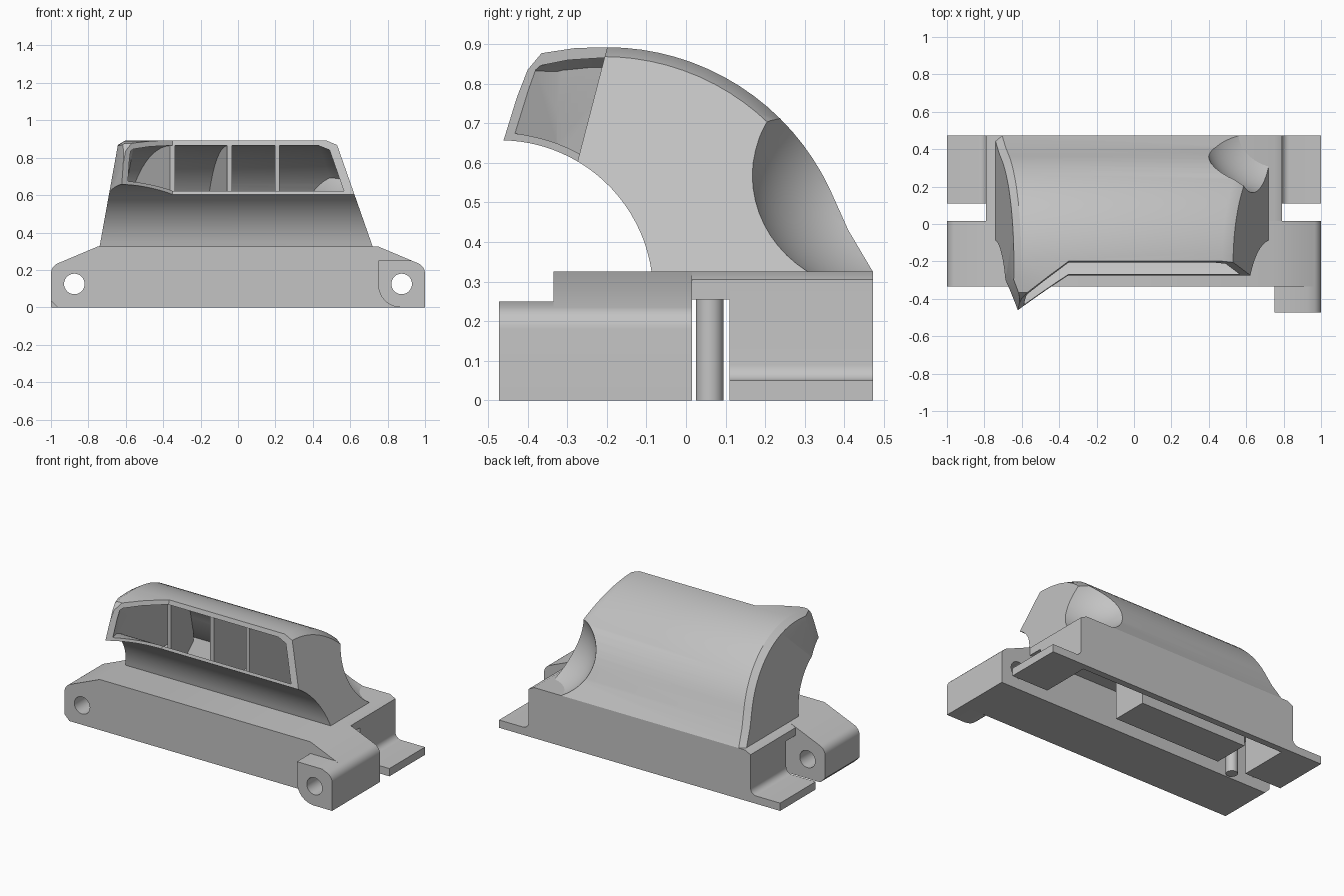
import bpy, bmesh
from math import sin, cos, radians, pi
from mathutils import Vector

if "Cube" in bpy.data.objects:
    bpy.data.objects.remove(bpy.data.objects["Cube"], do_unlink=True)

grey = bpy.data.materials.new("mid_grey")
grey.use_nodes = True
grey.diffuse_color = (0.55, 0.55, 0.55, 1)
grey.node_tree.nodes["Principled BSDF"].inputs["Base Color"].default_value = grey.diffuse_color


def make(name, bm):
    bmesh.ops.recalc_face_normals(bm, faces=bm.faces)
    mesh = bpy.data.meshes.new(name)
    bm.to_mesh(mesh)
    bm.free()
    mesh.materials.append(grey)
    ob = bpy.data.objects.new(name, mesh)
    bpy.context.collection.objects.link(ob)
    return ob


def skin(rings):
    """Join closed rings of points into a capped solid."""
    bm = bmesh.new()
    loops = [[bm.verts.new(p) for p in ring] for ring in rings]
    n = len(loops[0])
    for a, b in zip(loops, loops[1:]):
        for i in range(n):
            bm.faces.new((a[i], a[(i + 1) % n], b[(i + 1) % n], b[i]))
    bm.faces.new(loops[0])
    bm.faces.new(loops[-1])
    return bm


def prism_y(name, outline, y0, y1):
    return make(name, skin([[(x, y, z) for x, z in outline] for y in (y0, y1)]))


def box(name, x0, x1, y0, y1, z0, z1):
    return prism_y(name, [(x0, z0), (x1, z0), (x1, z1), (x0, z1)], y0, y1)


def mirrored(half):
    return half + [(-x, z) for x, z in reversed(half)]


def arc(cx, cz, r, a0, a1, n=8):
    angles = [radians(a0 + (a1 - a0) * i / n) for i in range(n + 1)]
    return [(cx + r * cos(a), cz + r * sin(a)) for a in angles]


def rod(name, x, y, z, r, depth, along_y):
    bpy.ops.mesh.primitive_cylinder_add(vertices=32, radius=r, depth=depth, location=(x, y, z),
                                        rotation=(pi / 2 if along_y else 0, 0, 0))
    ob = bpy.context.object
    ob.name = name
    ob.data.materials.append(grey)
    return ob


def ellipsoid(name, centre, radii):
    bpy.ops.mesh.primitive_uv_sphere_add(segments=64, ring_count=32, radius=1, location=centre)
    ob = bpy.context.object
    ob.name, ob.scale = name, radii
    ob.data.materials.append(grey)
    return ob


def cut(ob, *cutters, op='DIFFERENCE'):
    for c in cutters:
        c.hide_render = True
        m = ob.modifiers.new("cut", 'BOOLEAN')
        m.operation, m.solver, m.object = op, 'EXACT', c
        bpy.context.view_layer.update()
        graph = bpy.context.evaluated_depsgraph_get()
        mesh = bpy.data.meshes.new_from_object(ob.evaluated_get(graph))
        ob.modifiers.clear()
        ob.data = mesh
        bpy.data.objects.remove(c, do_unlink=True)


# Front bar with sloping rounded shoulders and mounting holes
shoulder = arc(0.94, 0.18, 0.06, 0, 65)
bar = [(-0.965, 0), (1, 0)] + mirrored(shoulder + [(0.75, 0.325)]) + [(-1, 0.035)]
front_bar = prism_y("front_bar", bar, -0.335, 0.015)
cut(front_bar, *[rod("hole", s * 0.875, -0.2, 0.125, 0.055, 1, True) for s in (-1, 1)])

# Hinge boss standing forward at one end
boss = [(1, 0)] + shoulder + [(0.928, 0.25), (0.75, 0.25)] + arc(0.87, 0.12, 0.12, 180, 270)
hinge_boss = prism_y("hinge_boss", boss, -0.472, -0.335)
cut(hinge_boss, rod("hole", 0.875, -0.4, 0.125, 0.055, 1, True))

# Rear housing with filleted end flanges and chamfered top, hollow underneath
rim = [(0.79, 0.305), (0.75, 0.325)]
half = [(1, 0), (1, 0.05)] + arc(0.83, 0.09, 0.04, 270, 180) + rim
rear_housing = prism_y("rear_housing", mirrored(half), 0.11, 0.472)
cut(rear_housing, box("hollow", -0.74, 0.74, 0, 0.43, -0.1, 0.26))
prism_y("roof_bridge", mirrored([(0.79, 0.255)] + rim), 0.015, 0.11)
box("lower_duct", -0.53, 0.23, 0.115, 0.35, 0, 0.27)
rod("inner_post", -0.68, 0.06, 0.13, 0.035, 0.26, False)

# Stations of the curved hood: outer and inner points in the y-z plane
outer = [(0.472, 0.325), (0.41, 0.43)] + arc(-0.2, 0.27, 0.622, 25, 90, 16)
outer += [(-0.28, 0.89), (-0.365, 0.877), (-0.40, 0.835)]
inner = arc(-0.47, 0.27, 0.387, 8, 90, len(outer) - 1)


def hood_solid(top, bottom, left, right, corner, drop):
    """Loft the hood, shrunk by the given wall thicknesses."""
    rings = []
    for o, i in list(zip(outer, inner))[:len(outer) - drop]:
        o, i = Vector(o), Vector(i)
        d = (i - o).normalized()
        o, i = o + d * top, i - d * bottom
        low = o + d * 0.03
        xl = lambda p: -0.74 + left + (p.y - 0.325) * 0.18
        xr = lambda p: 0.72 - right - (p.y - 0.325) * 0.35
        row = [(xl(i), i), (xl(low), low), (xl(o) + 0.035, o),
               (xr(o) - 0.05, o), (xr(low), low), (xr(i), i)]
        lift = 0.012 if drop and not rings else 0
        rings.append([(x, p.x, p.y + lift) for x, p in row])
    bm = skin(rings)
    # Turn the forward corner back towards the side
    normal = Vector((-0.08, 0.22, 0)).cross(Vector((0.18, 0, 1)))
    if normal.x > 0:
        normal.negate()
    res = bmesh.ops.bisect_plane(bm, geom=bm.verts[:] + bm.edges[:] + bm.faces[:],
                                 plane_co=(-0.62 + corner, -0.465, 0.655),
                                 plane_no=normal, clear_outer=True)
    edges = [e for e in res["geom_cut"] if isinstance(e, bmesh.types.BMEdge)]
    bmesh.ops.holes_fill(bm, edges=edges)
    return bm


hood = make("hood", hood_solid(0, 0, 0, 0, 0, 0))
cavity = make("cavity", hood_solid(0.035, 0.02, 0.05, 0.05, 0.04, 1))
scoop_at = (0.80, 0.49, 0.60)
cut(cavity, ellipsoid("scoop_wall", scoop_at, (0.48, 0.39, 0.37)))

# The mouth leans back and swings forward at one end
LEAN = 0.26
plan = [(1.2, -0.275), (-0.35, -0.275), (-1.2, -0.904), (-1.2, -1.5), (1.2, -1.5)]
mouth = make("mouth", skin([[(x, y + (z - 0.6) * LEAN, z) for x, y in plan] for z in (0.45, 1.1)]))
scoop = ellipsoid("scoop", scoop_at, (0.44, 0.35, 0.33))
cut(hood, scoop, cavity, mouth)

# Upright vanes fanning back through the hood
for k, (x, swing) in enumerate(((-0.35, 0.43), (-0.045, 0.2), (0.21, 0))):
    back = x - swing * 0.6
    foot = [(x - 0.013, -0.2), (x + 0.013, -0.2), (back + 0.013, 0.4), (back - 0.013, 0.4)]
    vane = make("vane_%d" % (k + 1), skin([[(u, v, z) for u, v in foot] for z in (0.3, 1)]))
    cut(vane, make("vane_limit", hood_solid(0.025, 0.01, 0.03, 0.03, 0.03, 1)), op='INTERSECT')

for ob in bpy.context.scene.objects:
    if ob.type == 'MESH':
        bpy.ops.object.select_all(action='DESELECT')
        ob.select_set(True)
        bpy.context.view_layer.objects.active = ob
        bpy.ops.object.shade_smooth_by_angle(angle=radians(30))
